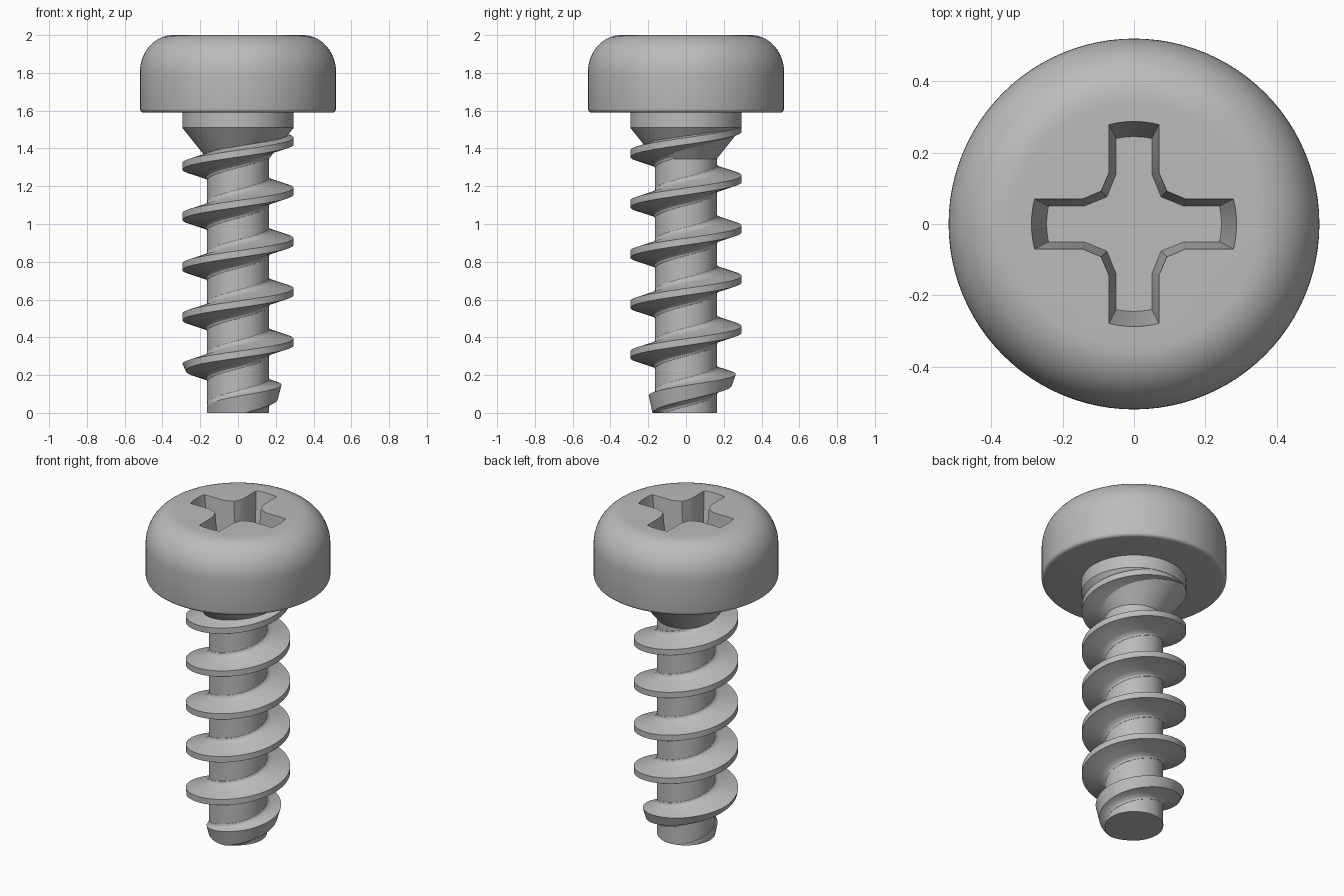
import bpy, bmesh, math

cube = bpy.data.objects.get("Cube")
if cube:
    bpy.data.objects.remove(cube, do_unlink=True)

STEEL = bpy.data.materials.new("grey_steel")
STEEL.use_nodes = True
COLOUR = (0.5, 0.5, 0.5, 1)
STEEL.diffuse_color = COLOUR
STEEL.node_tree.nodes["Principled BSDF"].inputs["Base Color"].default_value = COLOUR

TAU = 2 * math.pi


def finish(name, bm, smooth=True):
    bmesh.ops.recalc_face_normals(bm, faces=bm.faces)
    mesh = bpy.data.meshes.new(name)
    bm.to_mesh(mesh)
    bm.free()
    mesh.materials.append(STEEL)
    obj = bpy.data.objects.new(name, mesh)
    bpy.context.collection.objects.link(obj)
    if smooth:
        shade(obj)
    return obj


def shade(obj):
    bpy.ops.object.select_all(action='DESELECT')
    obj.select_set(True)
    bpy.context.view_layer.objects.active = obj
    bpy.ops.object.shade_smooth_by_angle(angle=math.radians(25))


def bridge(bm, a, b, closed=True):
    n = len(a)
    for i in range(n if closed else n - 1):
        j = (i + 1) % n
        bm.faces.new((a[i], a[j], b[j], b[i]))


def lathe(profile, sides=96):
    """Solid of revolution from (radius, height) points, capped at both ends."""
    bm = bmesh.new()
    rings = [[bm.verts.new((r * math.cos(TAU * i / sides), r * math.sin(TAU * i / sides), z))
              for i in range(sides)] for r, z in profile]
    for a, b in zip(rings, rings[1:]):
        bridge(bm, a, b)
    bm.faces.new(rings[0])
    bm.faces.new(rings[-1])
    return bm


# Pan head: rounded lower rim, straight side, domed shoulder, flat top
rim = [(0.5 + 0.02 * math.sin(a), 1.61 - 0.02 * math.cos(a))
       for a in (math.pi / 2 * i / 4 for i in range(5))]
dome = [(0.345 + 0.175 * math.cos(a), 1.8 + 0.2 * math.sin(a))
        for a in (math.pi / 2 * i / 14 for i in range(15))]
head = finish("head", lathe(rim + dome), smooth=False)


# Cross recess: tapered cutter whose quarter outline is turned four times
def outline(arm, depth_z, bm):
    verts = []
    for q in range(4):
        c, s = round(math.cos(q * math.pi / 2)), round(math.sin(q * math.pi / 2))
        for x, y in arm:
            verts.append(bm.verts.new((x * c - y * s, x * s + y * c, depth_z)))
    return verts


def arm_points(half, reach, inner, corner):
    ends = [(math.sqrt(reach ** 2 - y * y), y)
            for y in (half * k / 3 for k in range(-3, 4))]
    return [(inner, -half)] + ends + [(inner, half), (corner, corner)]


bm = bmesh.new()
top = outline(arm_points(0.0716, 0.291, 0.145, 0.0935), 2.02, bm)
floor = outline(arm_points(0.05, 0.245, 0.14, 0.076), 1.75, bm)
bridge(bm, top, floor)
bm.faces.new(top)
bm.faces.new(floor)
cutter = finish("recess_cutter", bm, smooth=False)
cutter.hide_render = True
cut = head.modifiers.new("cross_recess", 'BOOLEAN')
cut.operation = 'DIFFERENCE'
cut.solver = 'EXACT'
cut.object = cutter
bpy.context.view_layer.objects.active = head
bpy.ops.object.modifier_apply(modifier=cut.name)
bpy.data.objects.remove(cutter, do_unlink=True)
shade(head)

# Shank: core, cone and collar up into the head
CORE = 0.163
finish("shank", lathe([(CORE, 0), (CORE, 1.345), (0.295, 1.51), (0.295, 1.6)]))

# Thread: helical sweep, tapered away at the tip, running out into the collar
PITCH, CREST, STEPS = 0.266, 0.294, 72
FILLET = [(0.150, 0.085), (0.164, 0.075), (0.168, 0.064), (0.177, 0.055), (0.19, 0.047)]


def half_width(r):
    return 0.018 + 0.28 * (CREST - r)


bm = bmesh.new()
rows = []
for k in range(int(-1.8 * STEPS), int(4.6 * STEPS)):
    angle = TAU * k / STEPS
    mid = 0.375 + PITCH * k / STEPS
    row = []
    for side in (-1, 1):
        tip = min(CREST, max(0.165, 0.165 + 0.5 * (mid + side * 0.02)))
        half = [(min(r, tip), w) for r, w in FILLET] + [(tip, half_width(tip))]
        for r, w in (half if side < 0 else reversed(half)):
            z = max(0.0, mid + side * w)
            row.append(bm.verts.new((r * math.cos(angle), r * math.sin(angle), z)))
    rows.append(row)
for a, b in zip(rows, rows[1:]):
    bridge(bm, a, b)
bm.faces.new(rows[0])
bm.faces.new(rows[-1])
bmesh.ops.dissolve_degenerate(bm, dist=0.0002, edges=bm.edges)
finish("thread", bm)
